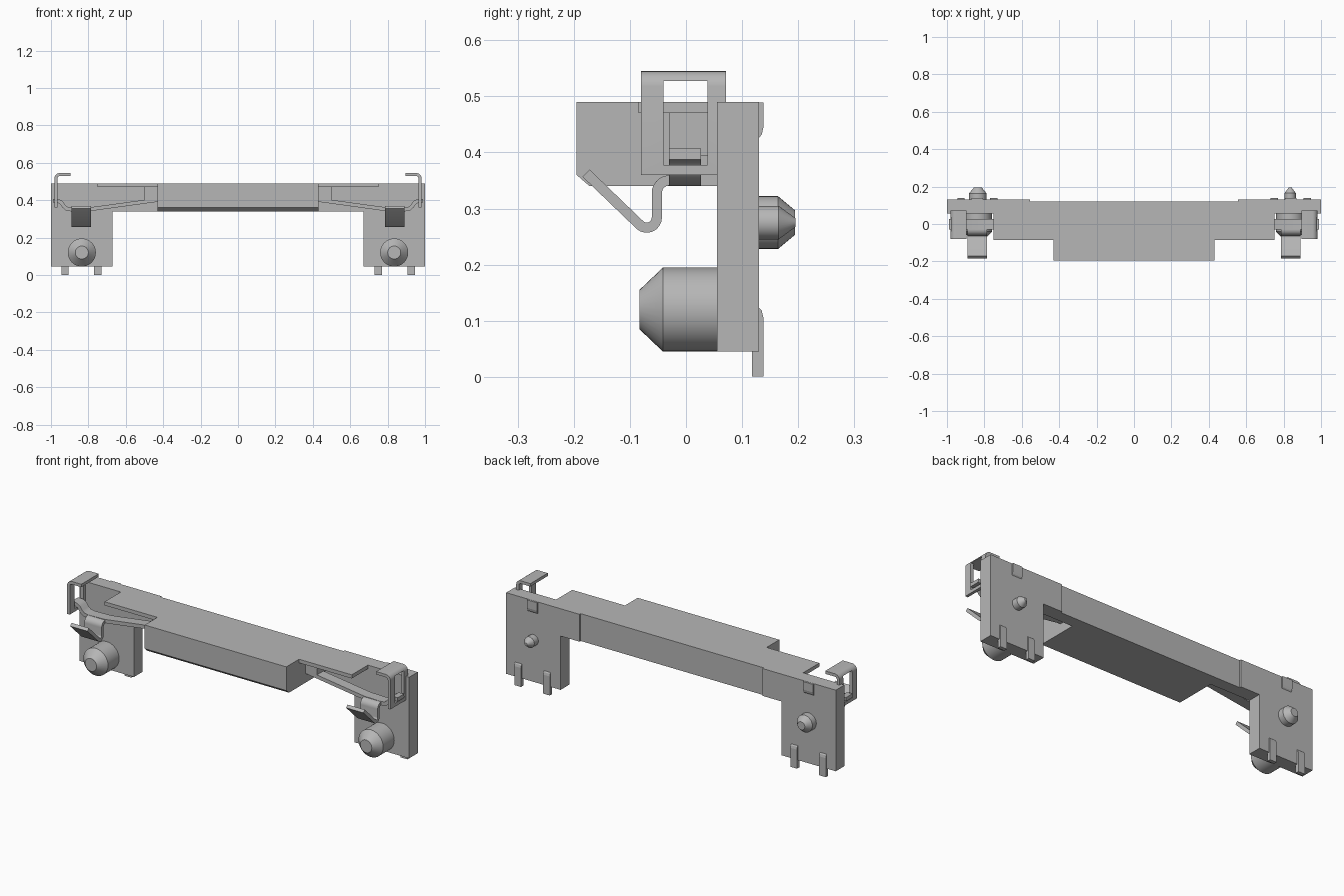
import bpy, bmesh, math
from mathutils import Vector

cube = bpy.data.objects.get("Cube")
if cube:
    bpy.data.objects.remove(cube, do_unlink=True)

grey = bpy.data.materials.new("plain grey")
grey.use_nodes = True
colour = (0.47, 0.47, 0.47, 1)
grey.diffuse_color = colour
grey.node_tree.nodes["Principled BSDF"].inputs["Base Color"].default_value = colour


def finish(name, bm, smooth=None):
    bmesh.ops.recalc_face_normals(bm, faces=bm.faces)
    me = bpy.data.meshes.new(name)
    bm.to_mesh(me)
    bm.free()
    me.materials.append(grey)
    ob = bpy.data.objects.new(name, me)
    bpy.context.collection.objects.link(ob)
    if smooth:
        bpy.ops.object.select_all(action='DESELECT')
        ob.select_set(True)
        bpy.context.view_layer.objects.active = ob
        bpy.ops.object.shade_smooth_by_angle(angle=math.radians(smooth))
    return ob


def extrude(name, profile, axis, lo, hi, mirror=1, smooth=None):
    """Extrude a 2D outline along an axis; mirror flips x."""
    bm = bmesh.new()
    rings = []
    for d in (lo, hi):
        ring = []
        for p in profile:
            c = list(p)
            c.insert("xyz".index(axis), d)
            c[0] *= mirror
            ring.append(bm.verts.new(c))
        rings.append(ring)
    n = len(profile)
    bm.faces.new(rings[0])
    bm.faces.new(rings[1])
    for i in range(n):
        j = (i + 1) % n
        bm.faces.new((rings[0][i], rings[0][j], rings[1][j], rings[1][i]))
    return finish(name, bm, smooth)


def box(name, x, y, z, mirror=1):
    rect = [(x[0], z[0]), (x[1], z[0]), (x[1], z[1]), (x[0], z[1])]
    return extrude(name, rect, 'y', y[0], y[1], mirror)


def band(path, t):
    """Outline of a strip of thickness t following a centre line."""
    pts = [Vector(p) for p in path]
    a, b = [], []
    for i, p in enumerate(pts):
        d0 = (p - pts[max(i - 1, 0)]).normalized()
        d1 = (pts[min(i + 1, len(pts) - 1)] - p).normalized()
        d = (d0 + d1).normalized()
        ref = d1 if d1.length else d0
        off = Vector((-d.y, d.x)) * (t / 2 / max(d.dot(ref), 0.5))
        a.append(tuple(p + off))
        b.append(tuple(p - off))
    return a + b[::-1]


def arc(cx, cz, r, a0, a1, n=6):
    return [(cx + r * math.cos(math.radians(a0 + (a1 - a0) * i / n)),
             cz + r * math.sin(math.radians(a0 + (a1 - a0) * i / n))) for i in range(n + 1)]


def turned(name, x, z, profile, seg=32):
    """Solid of revolution along y from (y, radius) pairs."""
    bm = bmesh.new()
    rings = [[bm.verts.new((x + r * math.cos(2 * math.pi * k / seg), y,
                            z + r * math.sin(2 * math.pi * k / seg))) for k in range(seg)]
             for y, r in profile]
    for r0, r1 in zip(rings, rings[1:]):
        for k in range(seg):
            j = (k + 1) % seg
            bm.faces.new((r0[k], r0[j], r1[j], r1[k]))
    bm.faces.new(rings[0])
    bm.faces.new(rings[-1])
    return finish(name, bm, 30)


# Central beam: chamfered lower front edge, back slightly recessed
extrude("central_block", [(-0.195, 0.36), (-0.172, 0.34), (0.12, 0.34),
                          (0.12, 0.49), (-0.195, 0.49)], 'x', -0.43, 0.43)

for side, s in (("left", 1), ("right", -1)):
    # Rear beam sections, top shelf and arm root
    box(side + "_rear_beam", (0.43, 0.555), (0.055, 0.12), (0.34, 0.49), s)
    box(side + "_top_shelf", (0.43, 0.75), (-0.085, 0.055), (0.47, 0.49), s)
    box(side + "_arm_root", (0.43, 0.50), (-0.03, 0.055), (0.395, 0.47), s)

    # End plate with a downward leg
    extrude(side + "_end_plate", [(0.555, 0.34), (0.67, 0.34), (0.67, 0.045), (1.0, 0.045),
                                  (1.0, 0.49), (0.555, 0.49)], 'y', 0.055, 0.13, s)

    # Front boss and rear locating pin
    turned(side + "_front_boss", 0.835 * s, 0.12,
           [(0.06, 0.075), (-0.041, 0.075), (-0.083, 0.035)])
    pin = [(0.125, 0.03), (0.165, 0.03), (0.195, 0.008)] if s > 0 else \
          [(0.125, 0.047), (0.164, 0.047), (0.194, 0.022)]
    turned(side + "_rear_pin", 0.835 * s, 0.275, pin)

    # Small feet and upper tab on the back face
    for i, x in enumerate((0.75, 0.925)):
        extrude(f"{side}_foot_{i + 1}", [(0.118, 0.001), (0.138, 0.001), (0.138, 0.105),
                                         (0.135, 0.118), (0.129, 0.125), (0.118, 0.125)],
                'x', x - 0.02, x + 0.02, s)
    extrude(side + "_back_tab", [(0.12, 0.489), (0.138, 0.489), (0.138, 0.445),
                                 (0.135, 0.432), (0.129, 0.425), (0.12, 0.425)],
            'x', 0.808, 0.868, s)

    # Flexible arm running out to the clip
    arm = [(0.425, 0.402), (0.75, 0.357), (0.79, 0.352), (0.89, 0.35), (0.915, 0.354),
           (0.932, 0.368), (0.945, 0.387), (0.96, 0.396), (0.99, 0.397)]
    extrude(side + "_flexible_arm", band(arm, 0.02), 'y', -0.03, 0.027, s, 35)

    # Hooked spring hanging in front of the arm
    hook = [(0.0, 0.35), (-0.03, 0.35)] + arc(-0.03, 0.328, 0.022, 100, 180) + \
        arc(-0.07, 0.284, 0.018, 0, -132, 8) + [(-0.178, 0.363)]
    extrude(side + "_spring_hook", band(hook, 0.018), 'x', 0.785, 0.89, s, 35)

    # Bent clip with a rectangular window
    clip_path = [(0.973, 0.36)] + arc(0.953, 0.517, 0.02, 0, 90) + [(0.895, 0.537)]
    clip = extrude(side + "_clip", band(clip_path, 0.016), 'y', -0.08, 0.071, s)
    cutter = box("window_cutter", (0.957, 1.02), (-0.04, 0.038), (0.378, 0.527), s)
    mod = clip.modifiers.new("window", 'BOOLEAN')
    mod.object = cutter
    mod.operation = 'DIFFERENCE'
    mod.solver = 'EXACT'
    bpy.ops.object.select_all(action='DESELECT')
    clip.select_set(True)
    bpy.context.view_layer.objects.active = clip
    bpy.ops.object.modifier_apply(modifier=mod.name)
    bpy.data.objects.remove(cutter, do_unlink=True)
    bpy.ops.object.shade_smooth_by_angle(angle=math.radians(30))
